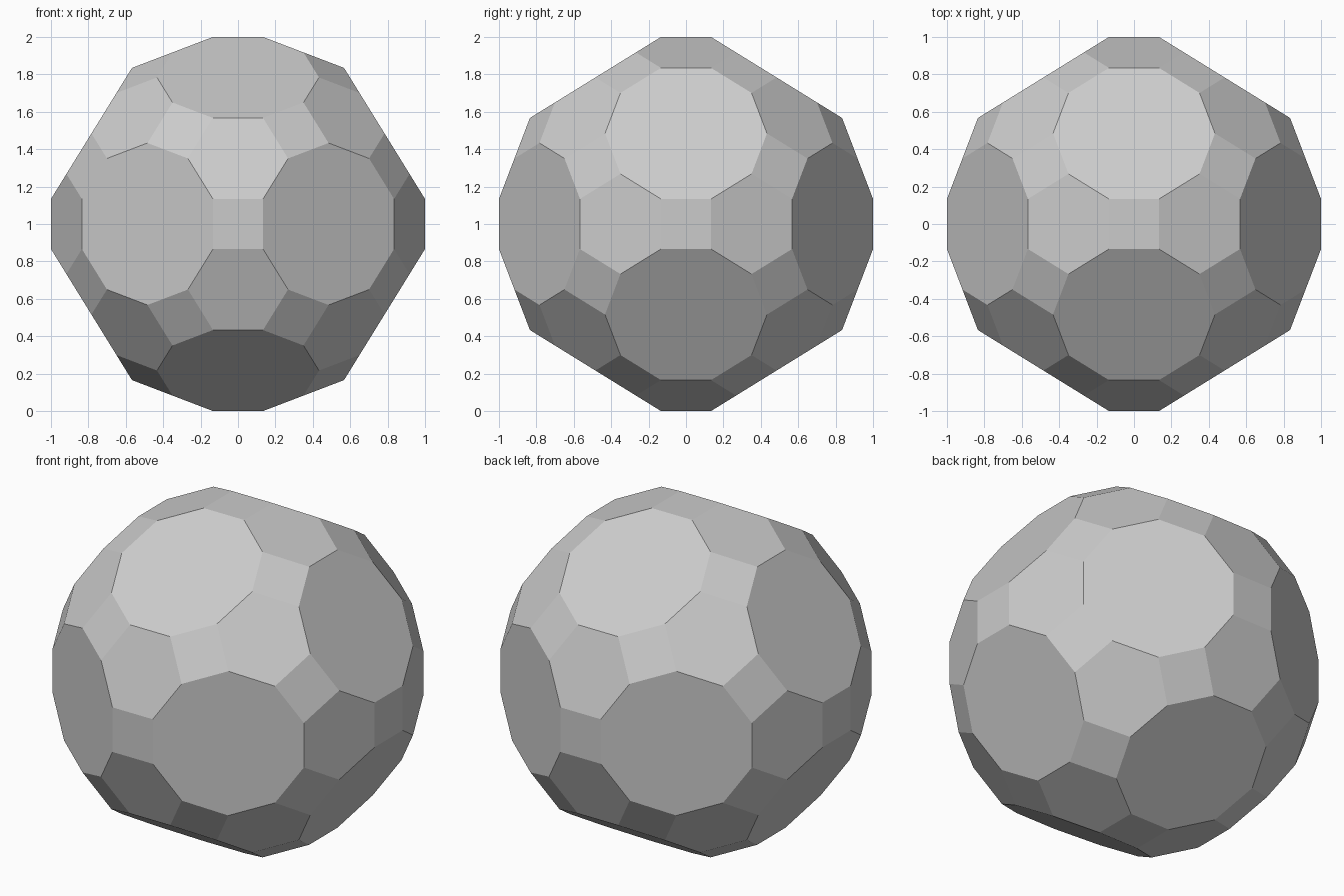
import bpy, bmesh, math
from itertools import product
from mathutils import Vector

if "Cube" in bpy.data.objects:
    bpy.data.objects.remove(bpy.data.objects["Cube"])

phi = (1 + math.sqrt(5)) / 2
R = 3 + phi  # largest coordinate, scaled to 1

# Seed corners of a truncated icosidodecahedron
seeds = [
    (1 / phi, 1 / phi, 3 + phi),
    (phi, 2 / phi, 1 + 2 * phi),
    (phi ** 2, 1 / phi, 3 * phi - 1),
    (2, 2 * phi - 1, 2 + phi),
    (3, phi, 2 * phi),
]

# All sign changes and cyclic permutations give the 120 corners
bm = bmesh.new()
for seed in seeds:
    for signs in product((-1, 1), repeat=3):
        p = [c * s / R for c, s in zip(seed, signs)]
        for k in range(3):
            bm.verts.new(Vector(p[k:] + p[:k]) + Vector((0, 0, 1)))

# Wrap the corners, then merge coplanar triangles into squares, hexagons, decagons
bmesh.ops.convex_hull(bm, input=bm.verts[:])
bmesh.ops.dissolve_limit(bm, angle_limit=math.radians(2),
                         verts=bm.verts[:], edges=bm.edges[:])
bmesh.ops.recalc_face_normals(bm, faces=bm.faces[:])

mesh = bpy.data.meshes.new("faceted_ball")
bm.to_mesh(mesh)
bm.free()
ball = bpy.data.objects.new("faceted_ball", mesh)
bpy.context.collection.objects.link(ball)
